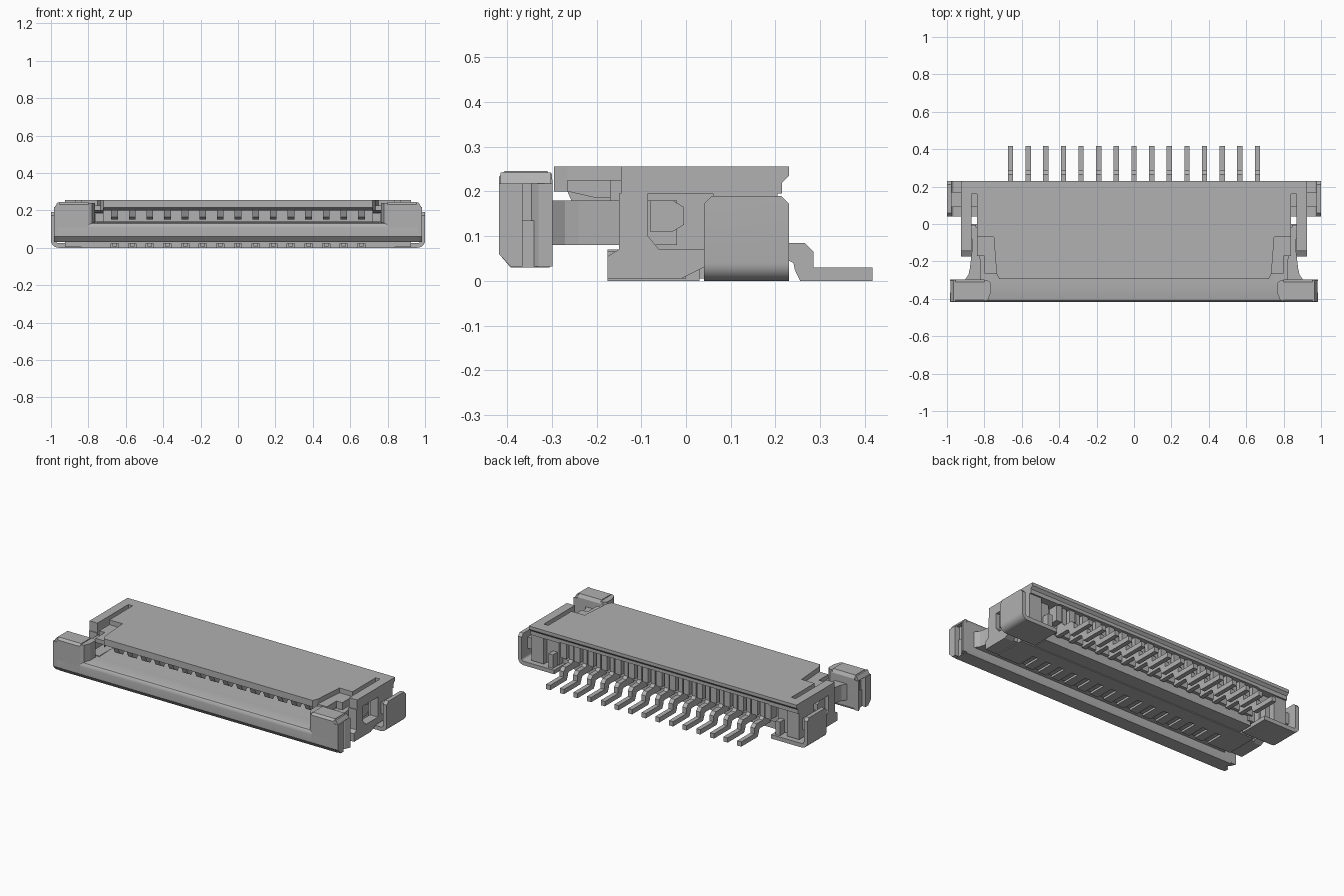
import bpy, bmesh, math
from mathutils import Vector

if "Cube" in bpy.data.objects:
    bpy.data.objects.remove(bpy.data.objects["Cube"])

grey = bpy.data.materials.new("mid grey")
grey.use_nodes = True
COLOUR = (0.44, 0.44, 0.44, 1)
grey.diffuse_color = COLOUR
grey.node_tree.nodes["Principled BSDF"].inputs["Base Color"].default_value = COLOUR


def prism(bm, axis, profile, a, b):
    """Extrude a 2D profile along an axis: X uses (y,z), Y uses (x,z), Z uses (x,y)."""
    def place(p, t):
        return {"X": (t, p[0], p[1]), "Y": (p[0], t, p[1]), "Z": (p[0], p[1], t)}[axis]
    base = [bm.verts.new(place(p, a)) for p in profile]
    top = [bm.verts.new(place(p, b)) for p in profile]
    n = len(profile)
    faces = [bm.faces.new(base), bm.faces.new(top[::-1])]
    for i in range(n):
        j = (i + 1) % n
        faces.append(bm.faces.new((base[j], base[i], top[i], top[j])))
    bmesh.ops.recalc_face_normals(bm, faces=faces)
    return faces


def box(bm, x0, x1, y0, y1, z0, z1):
    return prism(bm, "X", [(y0, z0), (y1, z0), (y1, z1), (y0, z1)], x0, x1)


def finish(name, bm, mirror=False, smooth=False):
    """Turn a bmesh into an object, optionally mirrored to the other side."""
    if mirror:
        dup = bmesh.ops.duplicate(bm, geom=bm.verts[:] + bm.edges[:] + bm.faces[:])["geom"]
        for v in dup:
            if isinstance(v, bmesh.types.BMVert):
                v.co.x *= -1
        bmesh.ops.reverse_faces(bm, faces=[f for f in dup if isinstance(f, bmesh.types.BMFace)])
    me = bpy.data.meshes.new(name)
    bm.to_mesh(me)
    bm.free()
    me.materials.append(grey)
    ob = bpy.data.objects.new(name, me)
    bpy.context.collection.objects.link(ob)
    if smooth:
        bpy.ops.object.select_all(action="DESELECT")
        ob.select_set(True)
        bpy.context.view_layer.objects.active = ob
        bpy.ops.object.shade_smooth_by_angle(angle=math.radians(30))
    return ob


PINS = 15
PITCH = 0.0943
pin_x = [(i - (PINS - 1) / 2) * PITCH for i in range(PINS)]

# Housing roof: main panel with an undercut rear lip and chamfered front underside
bm = bmesh.new()
prism(bm, "X", [(-0.295, 0.215), (-0.25, 0.2), (0.215, 0.2), (0.215, 0.22),
                (0.23, 0.235), (0.23, 0.255), (-0.295, 0.255)], -0.72, 0.72)
finish("roof", bm)

# Roof shoulders, bridges around the side slots, and stepped front ledges
bm = bmesh.new()
lip = [(0.195), (0.22), (0.235), (0.255)]
prism(bm, "X", [(-0.07, 0.195), (0.215, 0.195), (0.215, 0.22), (0.23, 0.235),
                (0.23, 0.255), (-0.07, 0.255)], 0.72, 0.84)
prism(bm, "X", [(0.16, 0.195), (0.215, 0.195), (0.215, 0.22), (0.23, 0.235),
                (0.23, 0.255), (0.16, 0.255)], 0.84, 0.87)
prism(bm, "X", [(-0.145, 0.195), (0.215, 0.195), (0.215, 0.22), (0.23, 0.235),
                (0.23, 0.255), (-0.145, 0.255)], 0.87, 0.925)
box(bm, 0.72, 0.84, -0.17, -0.07, 0.18, 0.225)
prism(bm, "X", [(-0.265, 0.2), (-0.2, 0.185), (-0.17, 0.185), (-0.17, 0.225), (-0.265, 0.225)], 0.72, 0.80)
prism(bm, "Z", [(0.72, -0.295), (0.735, -0.265), (0.75, -0.07), (0.72, -0.07)], 0.2, 0.255)
finish("roof_shoulders", bm, mirror=True)

# Side walls with a latch window
bm = bmesh.new()
prism(bm, "X", [(-0.175, 0.005), (-0.01, 0.005), (0.04, 0.03), (0.04, 0.07), (-0.06, 0.07),
                (-0.085, 0.10), (-0.085, 0.195), (-0.15, 0.195), (-0.15, 0.07),
                (-0.175, 0.055)], 0.87, 0.925)
box(bm, 0.87, 0.925, 0.06, 0.205, 0.03, 0.195)
box(bm, 0.87, 0.925, 0.04, 0.06, 0.03, 0.07)
box(bm, 0.84, 0.87, -0.175, 0.0, 0.005, 0.065)
box(bm, 0.84, 0.87, 0.09, 0.205, 0.03, 0.195)
finish("side_walls", bm, mirror=True)

# Inner cheeks closing the ends of the socket
bm = bmesh.new()
box(bm, 0.76, 0.84, -0.07, 0.17, 0.03, 0.2)
box(bm, 0.72, 0.76, 0.02, 0.13, 0.03, 0.2)
finish("inner_cheeks", bm, mirror=True)

# Floor, with open notches under the contacts along the front
bm = bmesh.new()
box(bm, -0.84, 0.84, -0.175, 0.03, 0.022, 0.07)
box(bm, -0.74, 0.74, 0.03, 0.12, 0.005, 0.07)
box(bm, -0.84, 0.84, -0.06, 0.03, 0.0, 0.022)
edges = [-0.84] + [x + s * 0.02 for x in pin_x for s in (-1, 1)] + [0.84]
for x0, x1 in zip(edges[::2], edges[1::2]):
    box(bm, x0, x1, -0.175, -0.06, 0.0, 0.022)
finish("floor", bm)

# Rear wall and the ribs between the contacts
bm = bmesh.new()
box(bm, -0.74, 0.74, 0.10, 0.14, 0.06, 0.2)
for i in range(PINS + 1):
    x = (i - PINS / 2) * PITCH
    box(bm, x - 0.02, x + 0.02, 0.14, 0.20, 0.10, 0.2)
finish("rear_wall", bm)

# Contacts: forked spring inside, stem and soldering tail behind
bm = bmesh.new()
tail = [(0.13, 0.045), (0.23, 0.045), (0.24, 0.04), (0.243, 0.025), (0.255, 0.0), (0.417, 0.0),
        (0.417, 0.03), (0.285, 0.03), (0.285, 0.065), (0.265, 0.085), (0.205, 0.085),
        (0.19, 0.1), (0.19, 0.2), (0.13, 0.2)]
beam = [(0.12, 0.17), (0.12, 0.2), (-0.25, 0.215), (-0.265, 0.20), (-0.25, 0.165),
        (-0.22, 0.15), (-0.19, 0.17)]
for x in pin_x:
    prism(bm, "X", tail, x - 0.014, x + 0.014)
    prism(bm, "X", beam, x - 0.018, x + 0.018)
    box(bm, x - 0.012, x + 0.012, -0.165, -0.06, 0.006, 0.024)
finish("contacts", bm)

# Metal side fittings: solder foot rolled up into an outer plate
bm = bmesh.new()
R = 0.04
outer = [(1 - R + R * math.sin(a), R - R * math.cos(a)) for a in [math.pi / 12 * k for k in range(7)]]
inner = [(1 - R + 0.015 * math.sin(a), R - 0.015 * math.cos(a)) for a in [math.pi / 12 * k for k in range(6, -1, -1)]]
prism(bm, "Y", [(0.75, 0.0)] + outer + [(1.0, 0.19), (0.975, 0.19)] + inner + [(0.75, 0.025)], 0.04, 0.23)
corners = [e for e in bm.edges if all(v.co.z > 0.18 for v in e.verts)
           and abs(e.verts[0].co.y - e.verts[1].co.y) < 1e-4]
bmesh.ops.bevel(bm, geom=corners, offset=0.018, segments=1, affect="EDGES")
box(bm, 0.92, 0.98, 0.09, 0.17, 0.08, 0.15)
box(bm, 0.77, 0.80, 0.17, 0.215, 0.02, 0.11)
finish("side_fittings", bm, mirror=True, smooth=True)

# Slider bar with rounded top and chamfered lower front edge
bm = bmesh.new()
prism(bm, "X", [(-0.418, 0.06), (-0.392, 0.03), (-0.305, 0.03), (-0.298, 0.045), (-0.298, 0.135),
                (-0.395, 0.135), (-0.408, 0.131), (-0.416, 0.12), (-0.418, 0.108)], -0.96, 0.96)
finish("slider_bar", bm, smooth=True)

# Slider tongue reaching under the contacts
bm = bmesh.new()
prism(bm, "X", [(-0.298, 0.08), (-0.06, 0.08), (-0.06, 0.115), (-0.16, 0.14), (-0.298, 0.135)], -0.755, 0.755)
finish("slider_tongue", bm)

# Slider end grips with grooved outer faces
bm = bmesh.new()
prism(bm, "X", [(-0.418, 0.06), (-0.392, 0.03), (-0.305, 0.03), (-0.298, 0.045), (-0.298, 0.225),
                (-0.31, 0.245), (-0.405, 0.245), (-0.418, 0.232)], 0.80, 0.955)
prism(bm, "Z", [(0.765, -0.365), (0.78, -0.405), (0.80, -0.415), (0.80, -0.3), (0.785, -0.3),
                (0.765, -0.315)], 0.10, 0.24)
prism(bm, "X", [(-0.418, 0.06), (-0.392, 0.032), (-0.365, 0.032), (-0.365, 0.218), (-0.418, 0.218)],
      0.955, 0.985)
prism(bm, "Z", [(0.955, -0.345), (0.97, -0.33), (0.985, -0.298), (0.955, -0.298)], 0.032, 0.218)
prism(bm, "Y", [(0.955, 0.218), (0.98, 0.218), (0.965, 0.242), (0.955, 0.242)], -0.415, -0.302)
finish("slider_end_grips", bm, mirror=True)

# Slider latch arms with a barbed hook in each side window
bm = bmesh.new()
prism(bm, "Z", [(0.82, -0.3), (0.905, -0.3), (0.885, -0.27), (0.878, -0.24), (0.866, -0.14),
                (0.866, -0.02), (0.825, -0.02)], 0.08, 0.18)
prism(bm, "X", [(-0.08, 0.11), (-0.03, 0.11), (-0.005, 0.125), (-0.005, 0.165),
                (-0.03, 0.18), (-0.08, 0.18)], 0.845, 0.905)
box(bm, 0.75, 0.825, -0.298, -0.1, 0.08, 0.14)
finish("latch_arms", bm, mirror=True)
